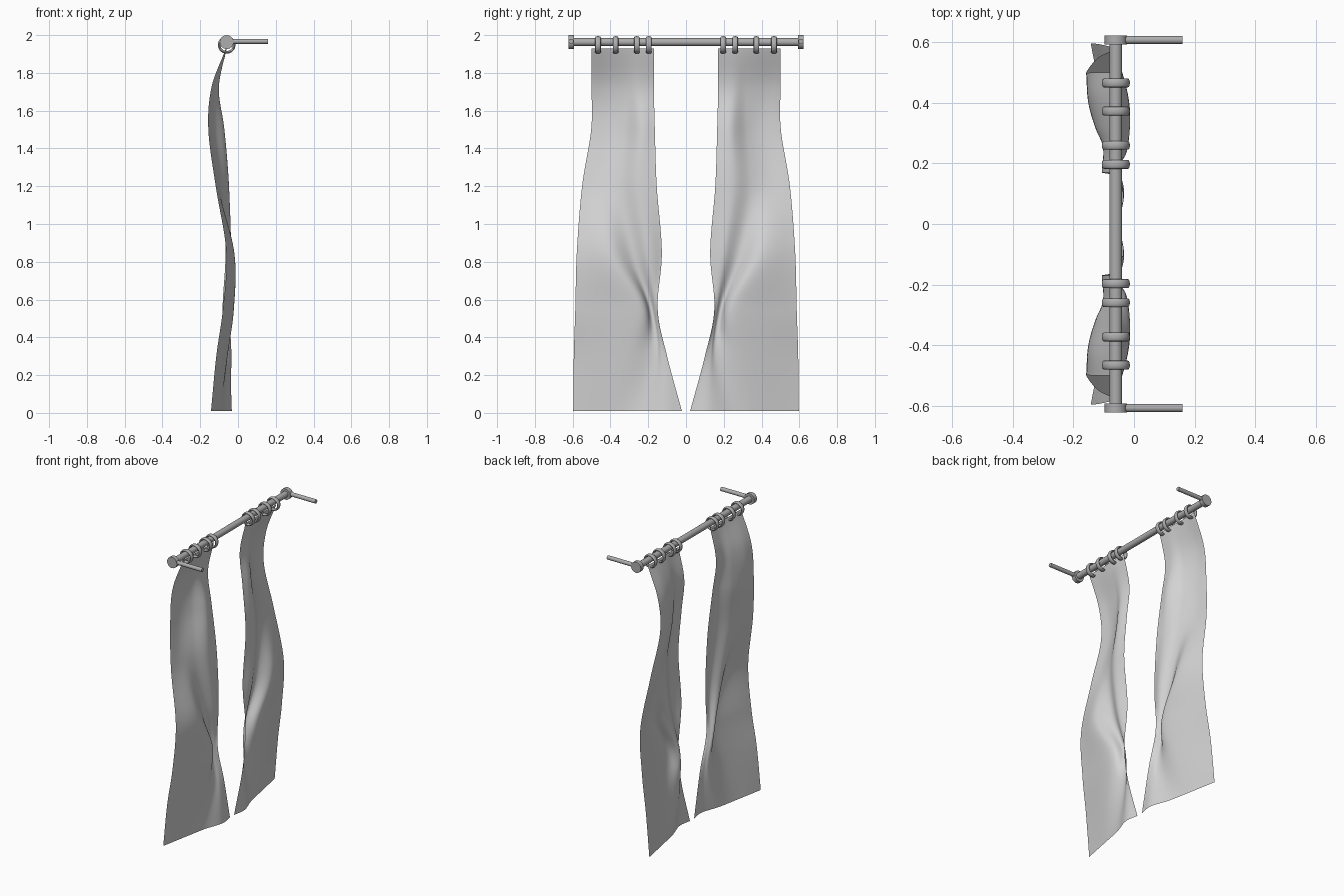
import bpy, math
from mathutils import Vector

if "Cube" in bpy.data.objects:
    bpy.data.objects.remove(bpy.data.objects["Cube"])

def material(name, g):
    m = bpy.data.materials.new(name)
    m.diffuse_color = (g, g, g, 1)
    m.use_nodes = True
    m.node_tree.nodes["Principled BSDF"].inputs["Base Color"].default_value = m.diffuse_color
    return m

CLOTH = material("light grey cloth", 0.66)
METAL = material("mid grey metal", 0.42)
ROD_X, ROD_Z = -0.06, 1.963

def finish(name, mat, angle=40):
    ob = bpy.context.object
    ob.name = name
    ob.data.materials.append(mat)
    bpy.ops.object.shade_smooth_by_angle(angle=math.radians(angle))
    return ob

def cylinder(name, r, a, b, sides=24):
    a, b = Vector(a), Vector(b)
    d = b - a
    bpy.ops.mesh.primitive_cylinder_add(
        vertices=sides, radius=r, depth=d.length, location=(a + b) / 2,
        rotation=d.to_track_quat('Z', 'Y').to_euler())
    return finish(name, METAL)

def spline(pts, t):
    """Catmull-Rom through a list of vectors, t in 0..1"""
    n = len(pts) - 1
    f = t * n
    i = min(int(f), n - 1)
    f -= i
    p1, p2 = pts[i], pts[i + 1]
    p0 = pts[i - 1] if i > 0 else p1 * 2 - p2
    p3 = pts[i + 2] if i + 2 <= n else p2 * 2 - p1
    return 0.5 * (2 * p1 + (p2 - p0) * f + (2 * p0 - 5 * p1 + 4 * p2 - p3) * f * f
                  + (3 * p1 - p0 - 3 * p2 + p3) * f ** 3)

# Curtain cross-sections: height, then (y, x) from inner to outer edge
SECTIONS = [
    (1.93, (.17, -.062), (.25, -.060), (.33, -.062), (.42, -.064), (.50, -.062)),
    (1.72, (.17, -.106), (.25, -.102), (.32, -.122), (.42, -.140), (.50, -.140)),
    (1.50, (.165, -.082), (.24, -.074), (.32, -.122), (.40, -.148), (.502, -.157)),
    (1.20, (.155, -.052), (.25, -.050), (.34, -.088), (.44, -.108), (.55, -.118)),
    (0.85, (.128, -.055), (.20, -.038), (.285, -.066), (.40, -.020), (.578, -.062)),
    (0.55, (.150, -.048), (.162, -.062), (.190, -.080), (.26, -.022), (.586, -.080)),
    (0.30, (.100, -.035), (.13, -.046), (.175, -.064), (.32, -.058), (.594, -.115)),
    (0.01, (.022, -.045), (.12, -.034), (.25, -.075), (.40, -.105), (.597, -.143)),
]

def curtain(name, side, nu=48, nv=96):
    columns = [[Vector((s[k][1], s[k][0], s[0])) for s in SECTIONS] for k in range(1, 6)]
    verts, faces = [], []
    for j in range(nv + 1):
        row = [spline(c, j / nv) for c in columns]
        for i in range(nu + 1):
            p = spline(row, i / nu)
            verts.append((p.x, p.y * side, p.z))
    w = nu + 1
    for j in range(nv):
        for i in range(nu):
            f = (j * w + i, (j + 1) * w + i, (j + 1) * w + i + 1, j * w + i + 1)
            faces.append(f if side > 0 else f[::-1])
    me = bpy.data.meshes.new(name)
    me.from_pydata(verts, [], faces)
    ob = bpy.data.objects.new(name, me)
    bpy.context.collection.objects.link(ob)
    bpy.ops.object.select_all(action='DESELECT')
    ob.select_set(True)
    bpy.context.view_layer.objects.active = ob
    finish(name, CLOTH, 60)

# Rod
cylinder("curtain_rod", 0.021, (ROD_X, -0.6, ROD_Z), (ROD_X, 0.6, ROD_Z))

for side, label in ((-1, "left"), (1, "right")):
    # End cap and wall bracket
    cylinder("end_cap_" + label, 0.037, (ROD_X, side * 0.593, ROD_Z), (ROD_X, side * 0.622, ROD_Z), 16)
    cylinder("wall_bracket_" + label, 0.0135, (ROD_X, side * 0.608, 1.967), (0.16, side * 0.608, 1.967), 16)
    # Rings, flattened and wide along the rod
    for n, y in enumerate((0.197, 0.26, 0.373, 0.466)):
        bpy.ops.mesh.primitive_torus_add(
            major_radius=0.0395, minor_radius=0.007, major_segments=32, minor_segments=12,
            location=(ROD_X, side * y, 1.948), rotation=(math.pi / 2, 0, 0))
        bpy.context.object.scale = (1, 1, 2.1)
        finish(f"ring_{label}_{n + 1}", METAL, 80)
    # Draped cloth panel
    curtain("curtain_" + label, side)
